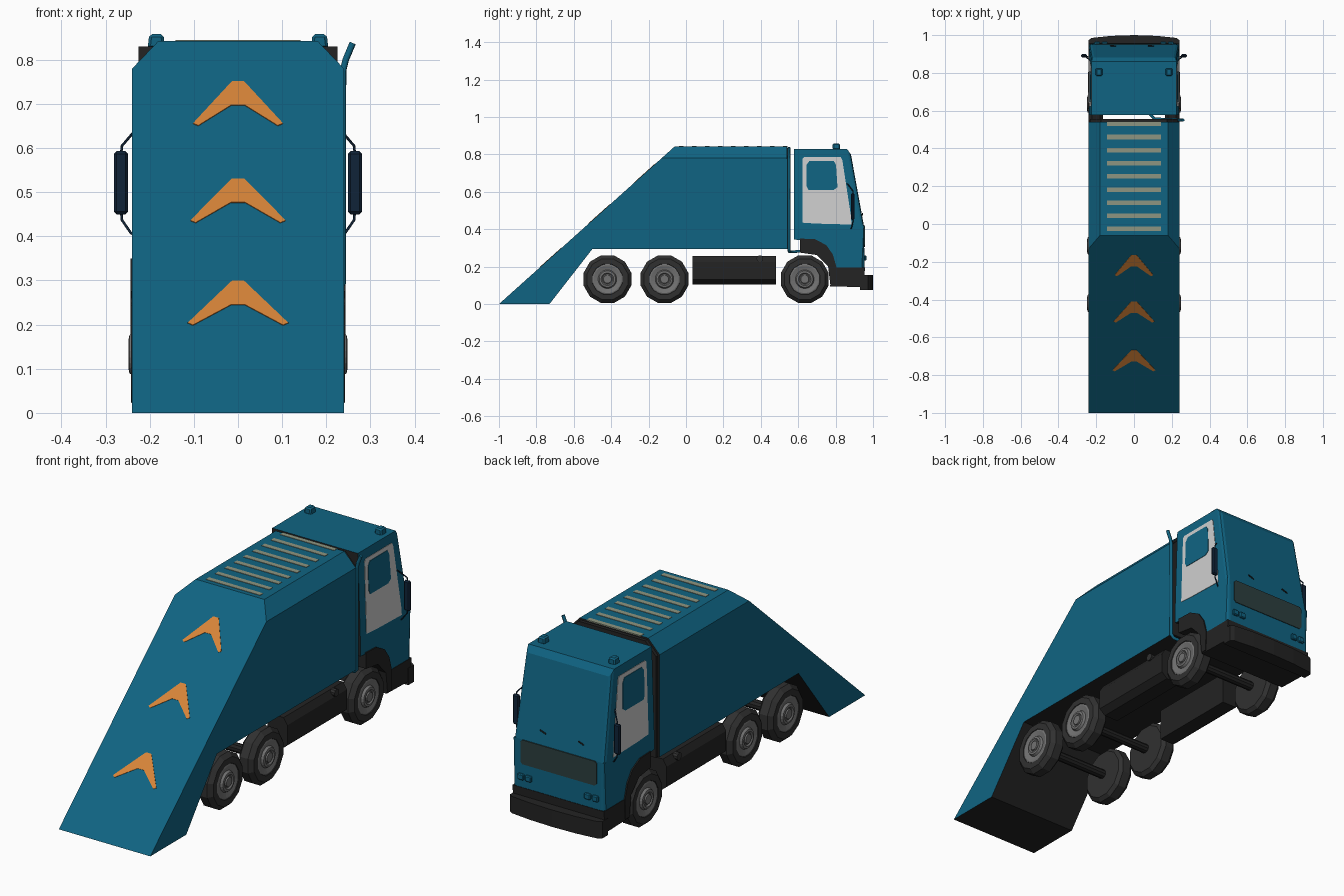
import bpy, bmesh, math
from mathutils import Vector

if "Cube" in bpy.data.objects:
    bpy.data.objects.remove(bpy.data.objects["Cube"])


def material(name, r, g, b):
    m = bpy.data.materials.new(name)
    m.diffuse_color = (r, g, b, 1)
    m.use_nodes = True
    m.node_tree.nodes["Principled BSDF"].inputs["Base Color"].default_value = m.diffuse_color
    return m


BLUE = material("teal_blue", 0.005, 0.127, 0.225)
DARK = material("charcoal", 0.017, 0.017, 0.017)
TYRE = material("tyre_grey", 0.03, 0.03, 0.03)
RIM = material("rim_grey", 0.17, 0.17, 0.17)
ORANGE = material("orange", 0.68, 0.23, 0.04)
PALE = material("pale_grey", 0.62, 0.62, 0.62)
SLAT = material("slat_beige", 0.27, 0.30, 0.22)
NAVY = material("navy", 0.005, 0.017, 0.04)
GRILL = material("grill_grey", 0.025, 0.05, 0.05)


def finish(name, bm, *mats):
    bmesh.ops.recalc_face_normals(bm, faces=bm.faces[:])
    me = bpy.data.meshes.new(name)
    bm.to_mesh(me)
    bm.free()
    for m in mats:
        me.materials.append(m)
    ob = bpy.data.objects.new(name, me)
    bpy.context.collection.objects.link(ob)
    return ob


def prism_bm(pts, t0, t1, f):
    """Extrude a 2D outline (u, v) from t0 to t1; f places it in space."""
    bm = bmesh.new()
    a = [bm.verts.new(f(u, v, t0)) for u, v in pts]
    b = [bm.verts.new(f(u, v, t1)) for u, v in pts]
    n = len(pts)
    bm.faces.new(a)
    bm.faces.new(b)
    for i in range(n):
        j = (i + 1) % n
        bm.faces.new((a[i], a[j], b[j], b[i]))
    bmesh.ops.recalc_face_normals(bm, faces=bm.faces[:])
    return bm


def prism(name, pts, t0, t1, f, mat):
    return finish(name, prism_bm(pts, t0, t1, f), mat)


def side(u, v, t):      # outline in y,z
    return (t, u, v)


def plan(u, v, t):      # outline in x,y
    return (u, v, t)


def rear(u, v, t):      # outline in x,z
    return (u, t, v)


def rect(u0, u1, v0, v1):
    return [(u0, v0), (u1, v0), (u1, v1), (u0, v1)]


def bevel(ob, width, segments=1):
    m = ob.modifiers.new("bevel", 'BEVEL')
    m.width = width
    m.segments = segments
    m.limit_method = 'ANGLE'
    m.angle_limit = math.radians(40)
    return ob


def lathe(name, prof, centre, mat, n):
    """Spin a (radius, x) profile round the x axis."""
    bm = bmesh.new()
    rings = []
    for r, x in prof:
        rings.append([bm.verts.new((centre[0] + x,
                                    centre[1] + r * math.cos((k + .5) * math.tau / n),
                                    centre[2] + r * math.sin((k + .5) * math.tau / n)))
                      for k in range(n)])
    for p, q in zip(rings, rings[1:]):
        for k in range(n):
            bm.faces.new((p[k], p[(k + 1) % n], q[(k + 1) % n], q[k]))
    bm.faces.new(rings[0])
    bm.faces.new(rings[-1])
    return finish(name, bm, mat)


def tube(name, pts, radius, mat):
    cu = bpy.data.curves.new(name, 'CURVE')
    cu.dimensions = '3D'
    cu.bevel_depth = radius
    cu.bevel_resolution = 1
    cu.use_fill_caps = True
    sp = cu.splines.new('POLY')
    sp.points.add(len(pts) - 1)
    for p, co in zip(sp.points, pts):
        p.co = (*co, 1)
    cu.materials.append(mat)
    ob = bpy.data.objects.new(name, cu)
    bpy.context.collection.objects.link(ob)
    bpy.ops.object.select_all(action='DESELECT')
    ob.select_set(True)
    bpy.context.view_layer.objects.active = ob
    bpy.ops.object.convert(target='MESH')


# container with ramp tail, roof edges cut off, dark underside
TOP = 0.843
bm = prism_bm([(-1, 0), (-0.73, 0), (-0.5, 0.295), (0.54, 0.295), (0.54, TOP), (-0.06, TOP)],
              -0.24, 0.24, side)
for s in (-1, 1):
    cut = bmesh.ops.bisect_plane(bm, geom=bm.verts[:] + bm.edges[:] + bm.faces[:],
                                 plane_co=(s * 0.24, 0, 0.78), plane_no=(s * 0.063, 0, 0.06),
                                 clear_outer=True)
    edges = [e for e in cut["geom_cut"] if isinstance(e, bmesh.types.BMEdge)]
    bmesh.ops.contextual_create(bm, geom=edges)
bmesh.ops.recalc_face_normals(bm, faces=bm.faces[:])
for fc in bm.faces:
    fc.material_index = int(fc.normal.z < -0.3 or fc.normal.y > 0.5)
finish("container", bm, BLUE, DARK)
prism("container_end_frame", [(-0.232, 0.295), (0.232, 0.295), (0.232, 0.775),
                              (0.175, 0.835), (-0.175, 0.835), (-0.232, 0.775)],
      0.54, 0.556, rear, DARK)

# roof slats
for i in range(9):
    y = 0.53 - i * 0.0695
    prism("roof_slat", rect(-0.142, 0.142, y - 0.012, y + 0.012), TOP - 0.002, TOP + 0.002, plan, SLAT)

# orange chevrons lying on the ramp
slope = 0.94 / TOP
nrm = Vector((0, -1, slope)).normalized()


def on_ramp(u, v, t):
    return Vector((u, -1 + v * slope, v)) + nrm * t


for z, w in ((0.75, 0.102), (0.53, 0.108), (0.298, 0.114)):
    prism("ramp_chevron", [(-0.014, z), (0.014, z), (w, z - 0.095), (w - 0.012, z - 0.1), (0.016, z - 0.054),
                           (-0.016, z - 0.054), (-w + 0.012, z - 0.1), (-w, z - 0.095)],
          -0.001, 0.002, on_ramp, ORANGE)


# cab: side profile, tapering inwards above the waist
def cab_x(z):
    return 0.238 - max(0, z - 0.42) * 0.032


bm = prism_bm([(0.577, 0.345), (0.70, 0.335), (0.76, 0.28), (0.80, 0.18), (0.955, 0.18),
               (0.951, 0.42), (0.882, 0.80), (0.86, 0.83), (0.577, 0.83)], -1, 1, side)
bmesh.ops.bisect_plane(bm, geom=bm.verts[:] + bm.edges[:] + bm.faces[:],
                       plane_co=(0, 0, 0.42), plane_no=(0, 0, 1))
for v in bm.verts:
    v.co.x *= cab_x(v.co.z)
bmesh.ops.recalc_face_normals(bm, faces=bm.faces[:])
for fc in bm.faces:
    fc.material_index = int(fc.normal.z < -0.3 or fc.normal.y < -0.5)
corner = [e for e in bm.edges if all(v.co.y > 0.87 for v in e.verts)
          and abs(e.verts[0].co.x - e.verts[1].co.x) < 0.05
          and abs(e.verts[0].co.z - e.verts[1].co.z) > 0.1]
bmesh.ops.bevel(bm, geom=corner, offset=0.016, segments=2, profile=0.5, affect='EDGES')
finish("cab", bm, BLUE, DARK)

# front grill, lamps, wipers
prism("front_grill", [(-0.2, 0.315), (-0.19, 0.305), (0.19, 0.305), (0.2, 0.315), (0.2, 0.41),
                      (0.19, 0.42), (-0.19, 0.42), (-0.2, 0.41)], 0.945, 0.956, rear, GRILL)
for s in (-1, 1):
    for x in (0.155, 0.195):
        bevel(prism("headlamp", rect(s * x - 0.016, s * x + 0.016, 0.232, 0.26), 0.945, 0.965, rear, BLUE), 0.004)
for x in (-0.11, 0.09):
    tube("wiper", [(x - 0.015, 0.944, 0.475), (x + 0.015, 0.943, 0.485)], 0.003, DARK)

# bumper and cab underside
prism("front_bumper", [(-0.242, 0.93), (0.242, 0.93), (0.242, 0.972), (0.225, 0.985), (0.12, 0.996),
                       (0, 1.0), (-0.12, 0.996), (-0.225, 0.985), (-0.242, 0.972)],
      0.075, 0.155, plan, DARK)
prism("cab_underside", [(0.77, 0.095), (0.95, 0.09), (0.957, 0.195), (0.79, 0.195)], -0.24, 0.24, side, DARK)

# beacons on the roof, exhaust
for s in (-1, 1):
    bevel(prism("roof_beacon", [(s * 0.185 - 0.02, 0.825), (s * 0.185 + 0.02, 0.825), (s * 0.185 + 0.016, 0.858),
                                (s * 0.185 - 0.016, 0.858)], 0.784, 0.824, rear, BLUE), 0.006)
tube("exhaust_pipe", [(0.08, 0.61, 0.283), (0.085, 0.58, 0.28), (0.11, 0.556, 0.28), (0.225, 0.552, 0.28),
                      (0.238, 0.55, 0.295), (0.238, 0.55, 0.775), (0.244, 0.55, 0.80), (0.26, 0.55, 0.838)],
     0.008, BLUE)

# parts repeated on both sides
for s in (-1, 1):
    def skin(u, v, t, s=s):
        return (s * (cab_x(v) + t), u, v)

    prism("door_window_frame", [(0.622, 0.435), (0.70, 0.43), (0.885, 0.425), (0.882, 0.47), (0.836, 0.77),
                                (0.828, 0.785), (0.632, 0.785), (0.622, 0.775)], -0.003, 0.002, skin, PALE)
    prism("door_window", [(0.655, 0.61), (0.79, 0.61), (0.81, 0.625), (0.802, 0.745), (0.79, 0.765),
                          (0.66, 0.765), (0.645, 0.745), (0.645, 0.63)], -0.003, 0.004, skin, BLUE)
    # wheel arch
    prism("front_fender", [(0.61, 0.35), (0.69, 0.347), (0.75, 0.315), (0.785, 0.265), (0.805, 0.195),
                           (0.80, 0.10), (0.772, 0.10), (0.76, 0.20), (0.70, 0.262), (0.61, 0.275)],
          s * 0.13, s * 0.244, side, DARK)
    # side tank with filler cap
    prism("side_tank", [(s * 0.13, 0.105), (s * 0.205, 0.105), (s * 0.235, 0.13), (s * 0.235, 0.225),
                        (s * 0.215, 0.256), (s * 0.13, 0.256)], 0.035, 0.48, rear, DARK)
    lathe("filler_cap", [(0.018, -0.012), (0.018, 0.012)], (s * 0.23, 0.395, 0.243), TYRE, 10)
    # mirror with two arms
    bevel(prism("mirror", rect(s * 0.265 - 0.016, s * 0.265 + 0.016, 0.45, 0.593), 0.882, 0.9, rear, NAVY), 0.006)
    tube("mirror_arm_upper", [(s * 0.228, 0.86, 0.645), (s * 0.24, 0.872, 0.632), (s * 0.263, 0.892, 0.605),
                              (s * 0.265, 0.893, 0.585)], 0.003, NAVY)
    tube("mirror_arm_lower", [(s * 0.232, 0.88, 0.40), (s * 0.243, 0.885, 0.408), (s * 0.263, 0.892, 0.437),
                              (s * 0.265, 0.893, 0.46)], 0.003, NAVY)

# wheels and axles
for y in (-0.42, -0.115, 0.635):
    for s in (-1, 1):
        c = (0, y, 0.133)
        lathe("tyre", [(0.085, s * 0.165), (0.115, s * 0.165), (0.132, s * 0.18), (0.132, s * 0.222),
                       (0.113, s * 0.242), (0.084, s * 0.242), (0.08, s * 0.234)], c, TYRE, 12)
        lathe("rim", [(0.082, s * 0.225), (0.082, s * 0.239), (0.074, s * 0.241), (0.05, s * 0.235),
                      (0.044, s * 0.246), (0.034, s * 0.248), (0.028, s * 0.242)], c, RIM, 20)
        lathe("wheel_hub", [(0.026, s * 0.235), (0.022, s * 0.248)], c, RIM, 12)
    lathe("axle", [(0.022, -0.17), (0.022, 0.17)], (0, y, 0.133), DARK, 10)
